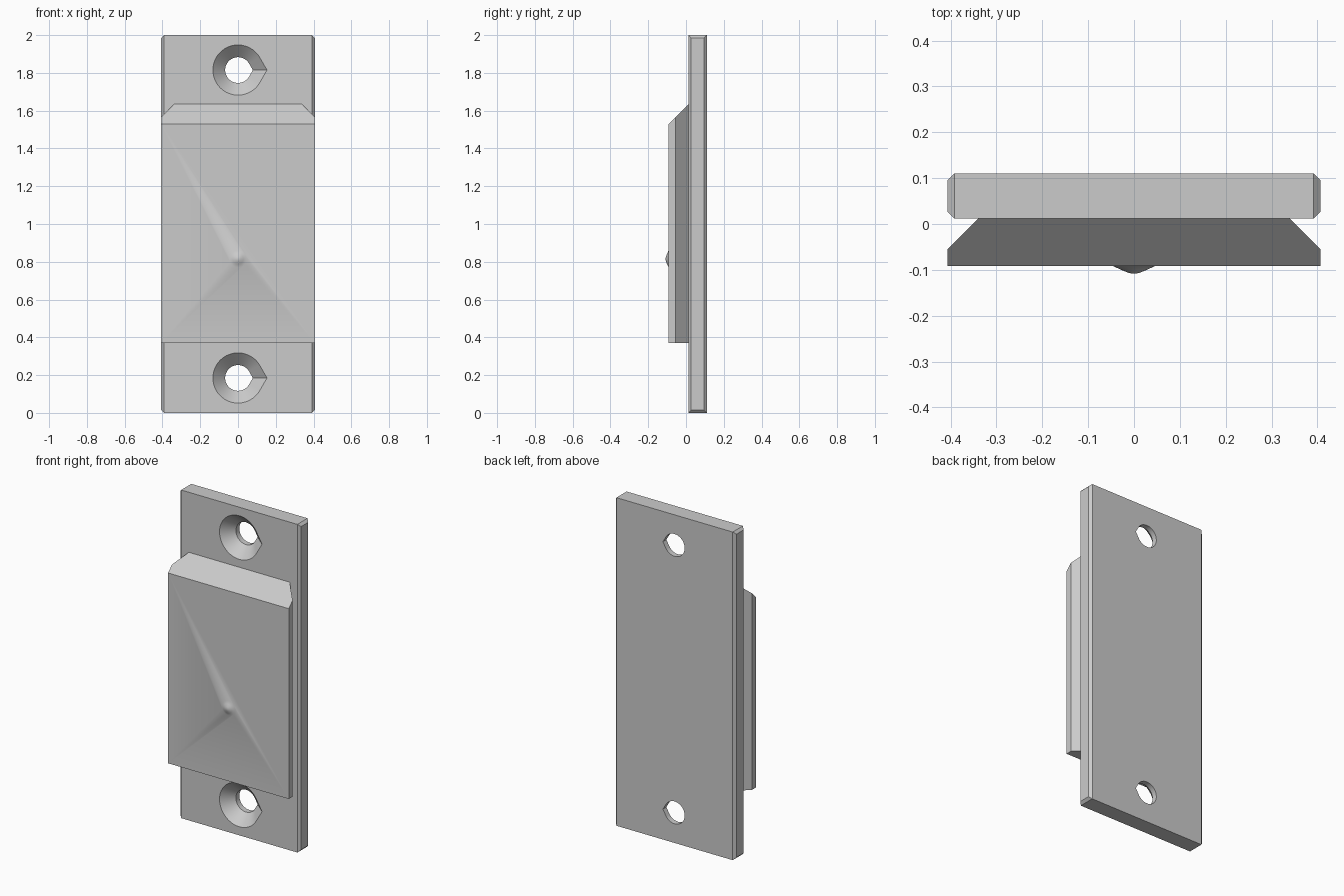
import bpy, bmesh
from math import cos, sin, pi, radians

cube = bpy.data.objects.get("Cube")
if cube:
    bpy.data.objects.remove(cube, do_unlink=True)

HALF_W, FRONT, BACK, FACE = 0.407, 0.012, 0.11, -0.092

grey = bpy.data.materials.new("plain grey")
grey.use_nodes = True
grey.diffuse_color = (0.6, 0.6, 0.6, 1)
grey.node_tree.nodes["Principled BSDF"].inputs["Base Color"].default_value = (0.6, 0.6, 0.6, 1)


def finish(name, bm):
    bmesh.ops.recalc_face_normals(bm, faces=bm.faces)
    mesh = bpy.data.meshes.new(name)
    bm.to_mesh(mesh)
    bm.free()
    mesh.materials.append(grey)
    obj = bpy.data.objects.new(name, mesh)
    bpy.context.collection.objects.link(obj)
    return obj


def loft(name, rings):
    """Skin matching rings of points and cap both ends."""
    bm = bmesh.new()
    loops = [[bm.verts.new(p) for p in ring] for ring in rings]
    n = len(loops[0])
    for a, b in zip(loops, loops[1:]):
        for i in range(n):
            j = (i + 1) % n
            bm.faces.new((a[i], a[j], b[j], b[i]))
    bm.faces.new(loops[0])
    bm.faces.new(loops[-1])
    return finish(name, bm)


def boolean(target, tool, operation):
    mod = target.modifiers.new(operation.lower(), "BOOLEAN")
    mod.operation, mod.solver, mod.object = operation, "EXACT", tool
    bpy.ops.object.select_all(action="DESELECT")
    bpy.context.view_layer.objects.active = target
    target.select_set(True)
    bpy.ops.object.modifier_apply(modifier=mod.name)
    bpy.data.objects.remove(tool, do_unlink=True)


def smooth(obj):
    bpy.ops.object.select_all(action="DESELECT")
    bpy.context.view_layer.objects.active = obj
    obj.select_set(True)
    bpy.ops.object.shade_smooth_by_angle(angle=radians(28))


def circle(r, y, z, n=48):
    return [(r * cos(2 * pi * i / n), y, z + r * sin(2 * pi * i / n)) for i in range(n)]


def teardrop(r, y, z, n=48):
    """Circle drawn out to a point on +x by its two tangents."""
    a = pi / 6
    arc = [a + (2 * pi - 2 * a) * i / n for i in range(n + 1)]
    return [(r / cos(a), y, z)] + [(r * cos(t), y, z + r * sin(t)) for t in arc]


# Back plate, its two narrow sides chamfered all round
bm = bmesh.new()
bmesh.ops.create_cube(bm, size=1)
for v in bm.verts:
    v.co.x *= 2 * HALF_W
    v.co.y = BACK if v.co.y > 0 else FRONT
    v.co.z = 2 if v.co.z > 0 else 0
side_edges = [e for e in bm.edges if abs(e.verts[0].co.x - e.verts[1].co.x) < 0.01]
bmesh.ops.bevel(bm, geom=side_edges, offset=0.015, segments=1, affect="EDGES")
plate = finish("back_plate", bm)

# Countersunk teardrop screw holes
for z in (0.185, 1.815):
    cutter = loft("hole_cutter", [
        teardrop(0.143, FRONT - 0.01, z),
        teardrop(0.068, FRONT + 0.065, z),
        teardrop(0.068, BACK + 0.02, z)])
    cutter.hide_render = True
    boolean(plate, cutter, "DIFFERENCE")
smooth(plate)

# Dovetail block with a sloped top end
section = [(-0.34, FRONT), (-HALF_W, -0.055), (-HALF_W, FACE),
           (HALF_W, FACE), (HALF_W, -0.055), (0.34, FRONT)]
block = loft("dovetail_block", [
    [(x, y, 0.37) for x, y in section],
    [(x, y, 1.53 + (y - FACE)) for x, y in section]])

# Small locking bump on the block's face
bump = loft("locking_bump", [
    circle(r, FACE + d, 0.815, 32)
    for r, d in ((0.045, 0.02), (0.045, 0), (0.028, -0.008), (0.013, -0.014), (0.005, -0.016))])
boolean(block, bump, "UNION")
smooth(block)
